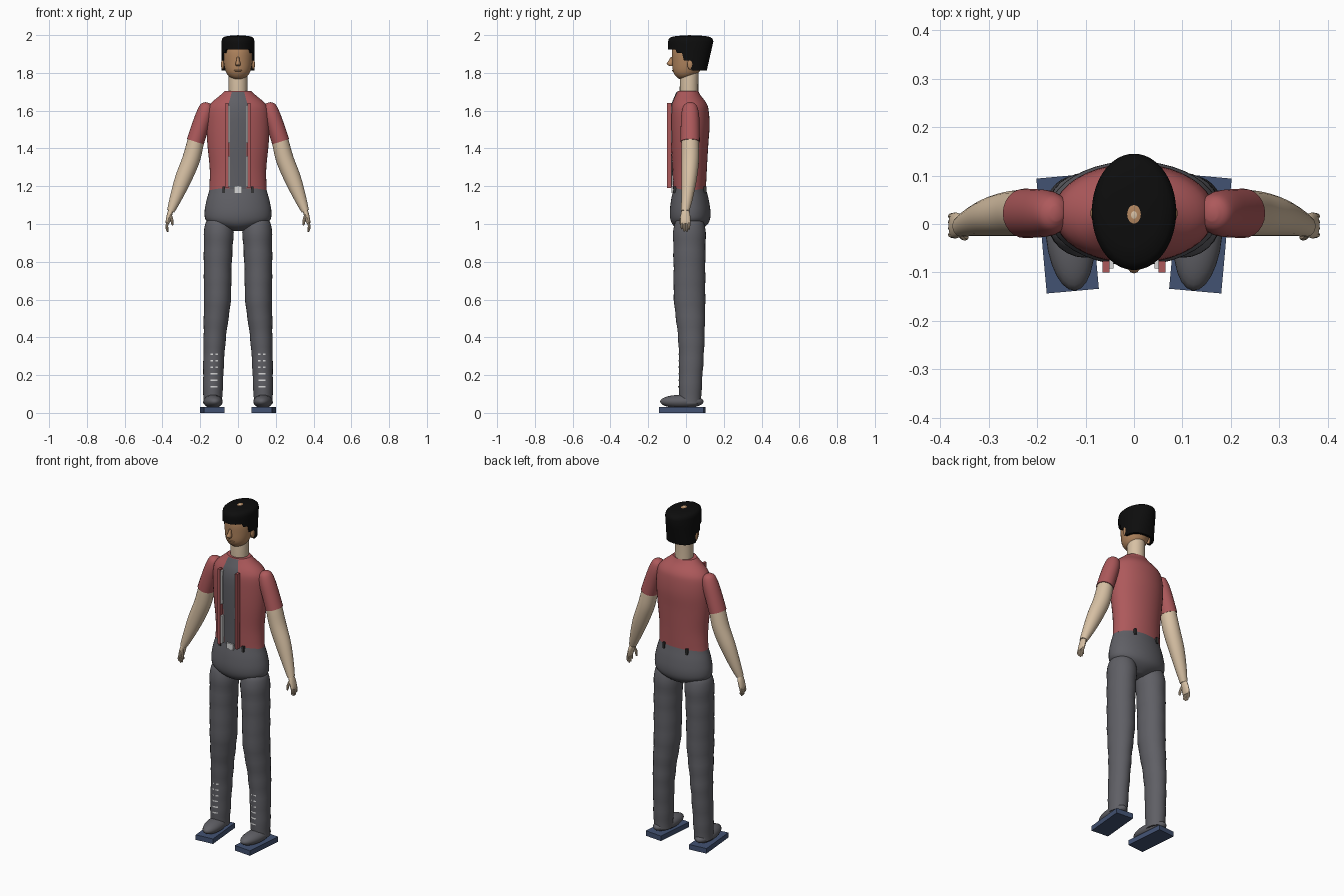
import bpy, bmesh, math
from mathutils import Vector, Matrix

if "Cube" in bpy.data.objects:
    bpy.data.objects.remove(bpy.data.objects["Cube"])

COLORS = {
    "shirt_red": (0.42, 0.10, 0.105), "cloth_grey": (0.115, 0.115, 0.13),
    "skin_pale": (0.68, 0.53, 0.37), "skin_tan": (0.45, 0.24, 0.115),
    "hair_black": (0.004, 0.004, 0.004), "sole_blue": (0.055, 0.085, 0.17),
    "trim_white": (0.68, 0.68, 0.68), "loop_dark": (0.035, 0.035, 0.035),
}
MATS = {}
for n, c in COLORS.items():
    MATS[n] = bpy.data.materials.new(n)
    MATS[n].diffuse_color = (*c, 1)


def finish(name, bm, mat, recalc=True):
    if recalc:
        bmesh.ops.recalc_face_normals(bm, faces=bm.faces)
    me = bpy.data.meshes.new(name)
    bm.to_mesh(me)
    bm.free()
    me.materials.append(MATS[mat])
    ob = bpy.data.objects.new(name, me)
    bpy.context.collection.objects.link(ob)
    return ob


def resample(secs, steps=4):
    """Smooth curve through sections of (x, y, z, half width, half depth)."""
    out = []
    for i in range(len(secs) - 1):
        a, b = secs[max(i - 1, 0)], secs[i]
        c, d = secs[i + 1], secs[min(i + 2, len(secs) - 1)]
        for k in range(steps):
            t = k / steps
            out.append([0.5 * (2*q + (r - p)*t + (2*p - 5*q + 4*r - s)*t*t
                               + (3*q - p - 3*r + s)*t**3) for p, q, r, s in zip(a, b, c, d)])
    return out + [list(secs[-1])]


def tube(name, secs, mat, n=24, s=1, steps=4):
    """Loft of ellipses standing square to the path; s=-1 mirrors in x."""
    ss = resample(secs, steps)
    bm = bmesh.new()
    rings = []
    for i, (x, y, z, rx, ry) in enumerate(ss):
        a, b = ss[max(i - 1, 0)], ss[min(i + 1, len(ss) - 1)]
        t = Vector((b[0] - a[0], 0, b[2] - a[2])).normalized()
        u = Vector((t.z, 0, -t.x))
        ring = []
        for k in range(n):
            f = 2 * math.pi * k / n
            p = Vector((x, y, z)) + u * rx * math.cos(f) + Vector((0, ry * math.sin(f), 0))
            p.x *= s
            ring.append(bm.verts.new(p))
        rings.append(ring)
    for r, q in zip(rings, rings[1:]):
        for k in range(n):
            bm.faces.new((r[k], r[(k + 1) % n], q[(k + 1) % n], q[k]))
    bm.faces.new(rings[0])
    bm.faces.new(rings[-1])
    return finish(name, bm, mat)


def box(name, x0, x1, y0, y1, z0, z1, mat, rot=0):
    bm = bmesh.new()
    bmesh.ops.create_cube(bm, size=1)
    c = Vector(((x0 + x1) / 2, (y0 + y1) / 2, (z0 + z1) / 2))
    m = Matrix.Translation(c) @ Matrix.Rotation(rot, 4, 'Z') @ Matrix.Diagonal((x1 - x0, y1 - y0, z1 - z0, 1))
    bm.transform(m)
    return finish(name, bm, mat)


def ball(name, c, r, mat, rot=0):
    bm = bmesh.new()
    bmesh.ops.create_uvsphere(bm, u_segments=24, v_segments=14, radius=1)
    bm.transform(Matrix.Translation(c) @ Matrix.Rotation(rot, 4, 'Z') @ Matrix.Diagonal((*r, 1)))
    return finish(name, bm, mat)


def front_y(ss, x, z):
    """Front surface of a lofted part at x, z."""
    ss = sorted(ss, key=lambda q: q[2])
    for a, b in zip(ss, ss[1:]):
        if a[2] <= z <= b[2]:
            t = (z - a[2]) / (b[2] - a[2])
            cx, cy, _, rx, ry = [p + (q - p) * t for p, q in zip(a, b)]
            return cy - ry * math.sqrt(max(0, 1 - ((x - cx) / rx) ** 2))


def patch(name, secs, rows, mat, s=1, off=0.004, n=6):
    """Thin sheet on the front of a part; rows of (z, x0, x1)."""
    ss = resample(secs, 4)
    bm = bmesh.new()
    grid = []
    for z, x0, x1 in rows:
        xs = [x0 + (x1 - x0) * k / n for k in range(n + 1)]
        grid.append([bm.verts.new((x * s, front_y(ss, x, z) - off, z)) for x in xs])
    for r, q in zip(grid, grid[1:]):
        for k in range(n):
            bm.faces.new((r[k], r[k + 1], q[k + 1], q[k]))
    ob = finish(name, bm, mat)
    if sum(p.normal.y for p in ob.data.polygons) > 0:
        ob.data.flip_normals()
    return ob


# Torso and shirt front
TORSO = [(0, .02, 1.18, .152, .085), (0, .02, 1.22, .150, .087), (0, .02, 1.30, .150, .091),
         (0, .02, 1.42, .162, .098), (0, .022, 1.52, .167, .103), (0, .02, 1.60, .162, .100),
         (0, .018, 1.64, .142, .09), (0, .012, 1.68, .096, .066), (0, .01, 1.703, .070, .055)]
tube("shirt", TORSO, "shirt_red", n=40)
zs = [1.185 + .045 * k for k in range(10)]
patch("undershirt_panel", TORSO,
      [(z, -.044, .044) for z in zs] + [(1.635, -.05, .05), (1.66, -.043, .043), (1.7, -.033, .033)],
      "cloth_grey")
for s in (1, -1):
    x = sorted((s * .051, s * .065))
    box("shirt_placket", *x, -.1, -.076, 1.19, 1.64, "shirt_red")
    x = sorted((s * .042, s * .052))
    for z0, z1 in ((1.195, 1.36), (1.43, 1.63)):
        box("placket_trim", *x, -.092, -.074, z0, z1, "trim_white")

# Pelvis, buckle and belt loops
tube("pelvis", [(0, .02, 1.195, .148, .084), (0, .02, 1.17, .154, .09), (0, .021, 1.12, .168, .101),
                (0, .022, 1.06, .177, .108), (0, .022, 1.015, .166, .102),
                (0, .02, .985, .105, .08), (0, .02, .962, .03, .04)], "cloth_grey", n=40)
box("buckle", -.022, .022, -.078, -.06, 1.165, 1.2, "trim_white")
for s in (1, -1):
    for y in (-.058, .1):
        box("belt_loop", s * .076 - .006, s * .076 + .006, y - .008, y + .008, 1.163, 1.198, "loop_dark")

# Legs with soft cloth folds
LEG = [(.098, .018, 1.03, .05, .06), (.10, .018, 1.0, .074, .08), (.102, .018, .94, .078, .086),
       (.107, .018, .80, .074, .084), (.109, .019, .60, .071, .083), (.120, .026, .45, .062, .073),
       (.127, .029, .32, .056, .066), (.132, .024, .16, .053, .061), (.134, .022, .05, .050, .058)]
LEG = resample(LEG, 5)
for q in LEG:
    w = 1 + .018 * math.sin(q[2] * 55)
    q[3] *= w
    q[4] *= w

# Arms and fingers
SLEEVE = [(.160, .022, 1.642, .012, .015), (.165, .022, 1.625, .034, .036), (.178, .022, 1.58, .044, .047),
          (.202, .022, 1.51, .046, .05), (.226, .022, 1.436, .047, .051)]
ARM = [(.220, .022, 1.46, .042, .045), (.228, .022, 1.42, .045, .047), (.249, .022, 1.34, .047, .047),
       (.291, .016, 1.236, .044, .041), (.332, .005, 1.13, .031, .03), (.356, -.004, 1.068, .020, .022)]
HAND = [(.355, -.004, 1.075, .013, .018), (.362, -.003, 1.05, .014, .025), (.371, -.003, 1.015, .012, .027),
        (.374, -.003, 1.0, .008, .024)]
for s, side in ((1, "left"), (-1, "right")):
    tube(side + "_leg", LEG, "cloth_grey", n=28, s=s, steps=1)
    tube(side + "_sleeve", SLEEVE, "shirt_red", s=s)
    tube(side + "_arm", ARM, "skin_pale", s=s)
    tube(side + "_hand", HAND, "skin_pale", n=16, s=s)
    for y, tip in ((-.022, .972), (-.009, .96), (.004, .958), (.016, .97)):
        tube(side + "_finger", [(.370, y, 1.02, .007, .007), (.377, y, .99, .007, .0065),
                                (.374, y, tip + .008, .006, .006), (.371, y, tip, .002, .002)],
             "skin_pale", n=8, s=s, steps=2)
    tube(side + "_thumb", [(.360, -.018, 1.055, .007, .008), (.351, -.026, 1.025, .008, .008),
                           (.347, -.027, 1.0, .006, .006), (.346, -.027, .993, .002, .002)],
         "skin_pale", n=8, s=s, steps=2)
    # Shoe and sole, toes turned slightly inward
    ball(side + "_shoe", (s * .132, -.022, .06), (.05, .116, .036), "cloth_grey", -s * .09)
    box(side + "_sole", s * .137 - .054, s * .137 + .054, -.139, .099, 0, .03, "sole_blue", -s * .09)
    # White dashes on the shins: split upper ones, wider lower ones
    for i in range(6):
        z = .138 + .0345 * i
        spans = [(.108, .145)] if i < 3 else [(.106, .120), (.132, .145)]
        for x0, x1 in spans:
            patch(side + "_shin_dash", LEG, [(z - .004, x0, x1), (z + .004, x0, x1)], "trim_white", s=s, n=4)

# Neck, head, nose, ears
tube("neck", [(0, .016, 1.68, .05, .049), (0, .016, 1.74, .05, .049), (0, .018, 1.81, .049, .049)], "skin_pale")
tube("head", [(0, -.012, 1.768, .022, .024), (0, -.004, 1.782, .048, .05), (0, .002, 1.81, .066, .071),
              (0, .012, 1.86, .077, .085), (0, .018, 1.92, .079, .092), (0, .022, 1.965, .06, .08)],
     "skin_tan", n=32)
tube("nose", [(0, -.072, 1.885, .006, .008), (0, -.078, 1.865, .009, .014), (0, -.084, 1.848, .014, .018),
              (0, -.078, 1.836, .010, .01)], "skin_tan", n=12)
ball("mouth", (0, -.066, 1.812), (.022, .008, .005), "skin_tan")
for s in (1, -1):
    ball("ear", (s * .081, .022, 1.845), (.009, .015, .027), "skin_tan")

# Hair: cap with a stepped lower edge
bm = bmesh.new()
N, cols = 72, []
for k in range(N):
    f = 2 * math.pi * (k + .5) / N
    cx, sy = math.cos(f), math.sin(f)
    y = .025 + .12 * sy
    low = 1.925 if y < -.055 else 1.905 if y < -.012 else 1.865 if y < .025 else 1.812
    top = 1.966
    col = []
    prof = [(low, .84), (low, 1)] + [(low + (top - low) * t, 1) for t in (.33, .67, 1)]
    prof += [(1.981, .965), (1.990, .86), (1.996, .62), (1.998, .2)]
    for z, r in prof:
        taper = 1 - max(0, top - z) * (1.9 if sy > 0 else .1) * abs(sy)
        col.append(bm.verts.new((.087 * r * cx, .025 + .12 * r * sy * taper, z)))
    cols.append(col)
for a, b in zip(cols, cols[1:] + cols[:1]):
    for j in range(len(a) - 1):
        bm.faces.new((a[j], b[j], b[j + 1], a[j + 1]))
bm.faces.new([c[-1] for c in cols])
finish("hair", bm, "hair_black")

# Small crown spot
ball("crown_spot", (0, .02, 1.9945), (.02, .027, .005), "skin_tan")
ball("crown_centre", (0, .019, 1.9965), (.010, .013, .0035), "skin_pale")

# Smooth shading that keeps hard edges
for ob in bpy.data.objects:
    ob.select_set(True)
bpy.context.view_layer.objects.active = bpy.data.objects["shirt"]
bpy.ops.object.shade_smooth_by_angle(angle=math.radians(40))

for m in bpy.data.materials:
    if m.users and not m.is_grease_pencil:
        m.use_nodes = True
        m.node_tree.nodes["Principled BSDF"].inputs["Base Color"].default_value = m.diffuse_color
